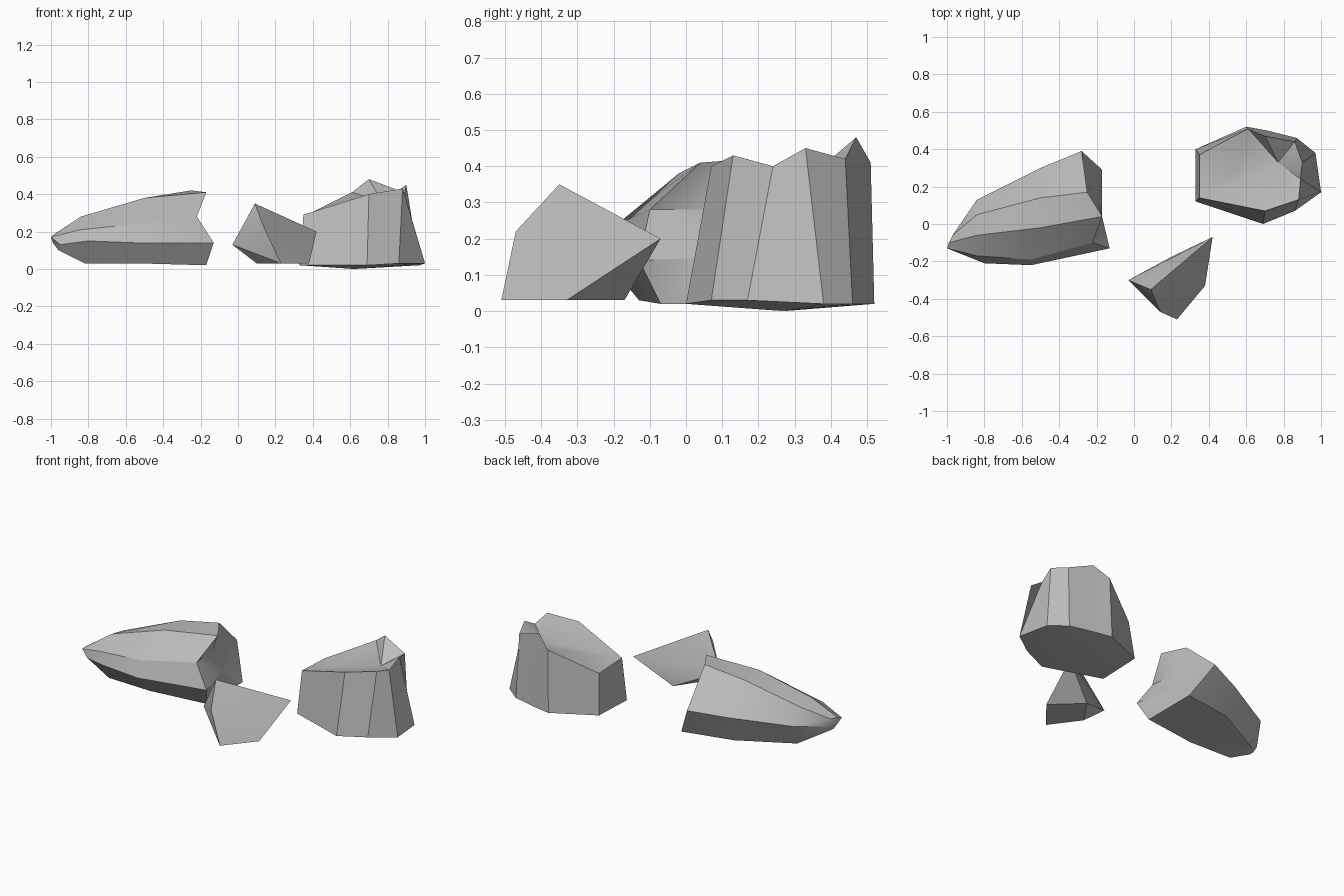
import bpy
import bmesh
import math
from mathutils import Vector

default_cube = bpy.data.objects.get("Cube")
if default_cube:
    bpy.data.objects.remove(default_cube, do_unlink=True)

# One plain stone colour for every rock
stone = bpy.data.materials.new("grey stone")
stone.use_nodes = True
colour = (.5, .5, .5, 1)
stone.diffuse_color = colour
stone.node_tree.nodes["Principled BSDF"].inputs["Base Color"].default_value = colour


def finish(name, bm):
    """Turn the bmesh into a softly shaded rock object."""
    bmesh.ops.recalc_face_normals(bm, faces=bm.faces)
    mesh = bpy.data.meshes.new(name)
    bm.to_mesh(mesh)
    bm.free()
    mesh.materials.append(stone)
    rock = bpy.data.objects.new(name, mesh)
    bpy.context.collection.objects.link(rock)
    bpy.ops.object.select_all(action="DESELECT")
    rock.select_set(True)
    bpy.context.view_layer.objects.active = rock
    bpy.ops.object.shade_smooth_by_angle(angle=math.radians(30))
    return rock


def cap(bm, ring, hub_points):
    """Close a ring with triangles that run to the nearest hub point."""
    hubs = [bm.verts.new(point) for point in hub_points]

    def nearest(vert):
        return min(hubs, key=lambda hub: (hub.co - vert.co).length)

    for a, b in zip(ring, ring[1:] + ring[:1]):
        hub_a, hub_b = nearest(a), nearest(b)
        bm.faces.new((a, b, hub_a))
        if hub_a is not hub_b:
            bm.faces.new((b, hub_b, hub_a))


def loft_rock(name, sections, start_hubs, end_hubs):
    """Skin a rock through matching cross-sections and cap both ends."""
    bm = bmesh.new()
    rings = [[bm.verts.new(point) for point in section] for section in sections]
    for lower, upper in zip(rings, rings[1:]):
        count = len(lower)
        for i in range(count):
            j = (i + 1) % count
            bm.faces.new((lower[i], lower[j], upper[j], upper[i]))
    cap(bm, rings[0], start_hubs)
    cap(bm, rings[-1], end_hubs)
    return finish(name, bm)


def hull_rock(name, points):
    """Wrap a rock tightly around its corner points."""
    bm = bmesh.new()
    for point in points:
        bm.verts.new(point)
    hull = bmesh.ops.convex_hull(bm, input=bm.verts)
    spare = [v for v in hull["geom_interior"] if isinstance(v, bmesh.types.BMVert)]
    bmesh.ops.delete(bm, geom=spare, context="VERTS")
    return finish(name, bm)


# Long loaf-shaped rock: sections run from the blunt tip to the broken end,
# each going from the front foot over the ridge to the back foot
tip = [(-.96, -.11, .1), (-.95, -.15, .13), (-1, -.13, .17), (-.99, -.1, .18),
       (-.97, -.06, .18), (-.97, -.06, .13), (-.96, -.08, .1)]
nose = [(-.82, -.12, .03), (-.8, -.21, .15), (-.84, -.17, .21), (-.84, -.06, .28),
        (-.84, .05, .26), (-.84, .13, .17), (-.82, .06, .03)]
belly = [(-.53, -.13, .03), (-.55, -.22, .14), (-.55, -.19, .24), (-.5, -.02, .38),
         (-.5, .14, .38), (-.5, .3, .2), (-.5, .23, .03)]
broken_end = [(-.17, -.07, .02), (-.13, -.13, .14), (-.22, -.1, .28), (-.17, .04, .41),
              (-.25, .17, .42), (-.28, .39, .22), (-.17, .29, .02)]
loft_rock("long_rock", [tip, nose, belly, broken_end],
          [(-.99, -.1, .14)], [(-.24, .09, .28), (-.19, .12, .15)])

# Stump-shaped rock: wide foot, jagged rim and a crevice sunk in the top
foot = [(.33, .4, .03), (.6, .52, .02), (.71, .5, .02), (.87, .46, .02),
        (.97, .38, .02), (1, .17, .03), (.86, .07, .03), (.69, 0, .02), (.33, .12, .02)]
rim = [(.35, .37, .28), (.61, .51, .41), (.7, .47, .48), (.86, .44, .42),
       (.9, .33, .45), (.89, .24, .4), (.88, .13, .43), (.7, .07, .4), (.35, .14, .29)]
loft_rock("stump_rock", [foot, rim],
          [(.62, .27, 0)], [(.53, .27, .32), (.77, .33, .36)])

# Small pointed shard lying between the two larger rocks
point = Vector((.42, -.07, .2))
crest = [(-.03, -.3, .13), (.09, -.35, .35), (.12, -.43, .24), (.14, -.47, .22)]
underside = [(.23, -.51, .03), (.38, -.33, .03), (.21, -.17, .03), (.1, -.33, .03)]
hull_rock("shard_rock", [point] + crest + underside)
